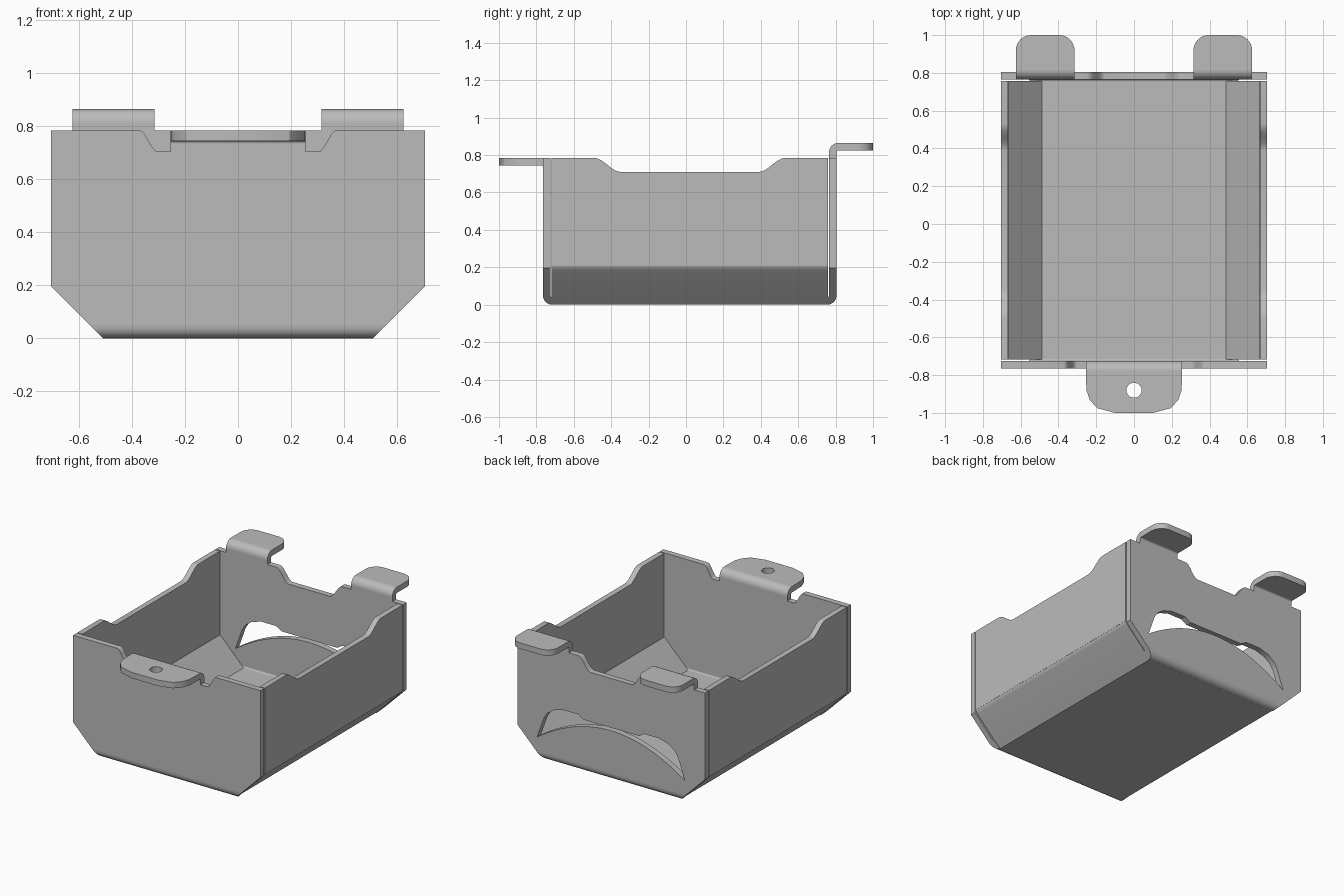
import bpy, bmesh, math
from mathutils import Matrix

cube = bpy.data.objects.get("Cube")
if cube:
    bpy.data.objects.remove(cube, do_unlink=True)

T = 0.04            # sheet thickness
TOP = 0.785         # rim height
GREY = (0.5, 0.5, 0.5, 1)

steel = bpy.data.materials.new("grey_sheet_metal")
steel.use_nodes = True
steel.diffuse_color = GREY
steel.node_tree.nodes["Principled BSDF"].inputs["Base Color"].default_value = GREY


def finish(name, bm):
    bmesh.ops.remove_doubles(bm, verts=bm.verts, dist=0.0001)
    bmesh.ops.recalc_face_normals(bm, faces=bm.faces)
    mesh = bpy.data.meshes.new(name)
    bm.to_mesh(mesh)
    bm.free()
    mesh.materials.clear()
    mesh.materials.append(steel)
    obj = bpy.data.objects.new(name, mesh)
    bpy.context.collection.objects.link(obj)
    bpy.ops.object.select_all(action='DESELECT')
    obj.select_set(True)
    bpy.context.view_layer.objects.active = obj
    bpy.ops.object.shade_smooth_by_angle(angle=math.radians(30))
    return obj


def plate(name, plane, offset, loops, thick=T):
    """Flat sheet cut to the first loop, the other loops being holes."""
    curve = bpy.data.curves.new(name + "_outline", 'CURVE')
    curve.dimensions = '2D'
    curve.fill_mode = 'BOTH'
    curve.extrude = thick / 2
    for loop in loops:
        spline = curve.splines.new('POLY')
        spline.points.add(len(loop) - 1)
        for p, (u, v) in zip(spline.points, loop):
            p.co = (u, v, 0, 1)
        spline.use_cyclic_u = True
    temp = bpy.data.objects.new(name + "_outline", curve)
    bpy.context.collection.objects.link(temp)
    dg = bpy.context.evaluated_depsgraph_get()
    mesh = bpy.data.meshes.new_from_object(temp.evaluated_get(dg))
    bm = bmesh.new()
    bm.from_mesh(mesh)
    bpy.data.objects.remove(temp, do_unlink=True)
    bpy.data.curves.remove(curve)
    bpy.data.meshes.remove(mesh)
    axes = {'XY': "xyz", 'XZ': "xzy", 'YZ': "yzx"}[plane]
    m = Matrix.Identity(4)
    for col, axis in enumerate(axes):
        for row in range(3):
            m[row][col] = 1 if "xyz"[row] == axis else 0
    m["xyz".index(axes[2])][3] = offset
    bm.transform(m)
    return finish(name, bm)


def prism(name, ring_a, ring_b, bevel_rule=None):
    """Solid between two matching end rings."""
    bm = bmesh.new()
    a = [bm.verts.new(p) for p in ring_a]
    b = [bm.verts.new(p) for p in ring_b]
    bm.faces.new(a)
    bm.faces.new(b[::-1])
    for i in range(len(a)):
        j = (i + 1) % len(a)
        bm.faces.new((a[j], a[i], b[i], b[j]))
    if bevel_rule:
        edges = [e for e in bm.edges if bevel_rule(e)]
        bmesh.ops.bevel(bm, geom=edges, offset=0.02, segments=4,
                        profile=0.5, affect='EDGES')
    return finish(name, bm)


def arc(cu, cv, r, a0, a1, n=8):
    angles = [math.radians(a0 + (a1 - a0) * i / n) for i in range(n + 1)]
    return [(cu + r * math.cos(a), cv + r * math.sin(a)) for a in angles]


def bend(name, cy, cz, a0, a1, x0, x1, flare=0):
    """Quarter-round fold along x; flare widens it with height."""
    section = arc(cy, cz, 0.05, a0, a1) + arc(cy, cz, 0.01, a1, a0)
    prism(name, [(x0 - flare * z, y, z) for y, z in section],
          [(x1 + flare * z, y, z) for y, z in section])


def ease(u0, v0, u1, v1, n=8):
    """S-shaped step between two heights."""
    steps = [i / n for i in range(n + 1)]
    return [(u0 + (u1 - u0) * t, v0 + (v1 - v0) * t * t * (3 - 2 * t)) for t in steps]


def mirrored(half):
    return half + [(-u, v) for u, v in reversed(half)]


# Floor with sloping flanks
half = [(0.505, 0), (0.705, 0.2), (0.705, 0.217), (0.665, 0.217), (0.488, T)]
section = half + [(-x, z) for x, z in reversed(half)]


def outer_fold(e):
    a, b = e.verts
    return abs(a.co.y - b.co.y) > 0.5 and abs(abs(a.co.x) - 0.705) < 0.001 and a.co.z < 0.21


prism("floor_and_flanks", [(x, -0.718, z) for x, z in section],
      [(x, 0.758, z) for x, z in section], outer_fold)

# Side walls with dipped rims
rim = [(-0.718, 0.21), (-0.718, TOP)]
rim += ease(-0.49, TOP, -0.35, 0.71) + ease(0.39, 0.71, 0.53, TOP)
rim += [(0.758, TOP), (0.758, 0.21)]
for side, s in (("left", 1), ("right", -1)):
    plate(side + "_wall", 'YZ', s * 0.686, [rim], 0.038)

# Front wall with a relief notch on each side of the tab
lower = [(0.56, 0.05), (0.705, 0.195), (0.705, TOP)]
front = lower + ease(0.37, TOP, 0.305, 0.705) + [(0.255, 0.705), (0.255, 0.735)]
plate("front_wall", 'XZ', -0.745, [mirrored(front)])

# Back wall with a lowered middle and a crescent slot
back = lower + [(0.625, TOP), (0.625, 0.815), (0.315, 0.815), (0.315, TOP)]
back += ease(0.245, TOP, 0.155, 0.695)
slot = [(0.555, 0.15), (0.505, 0.29), (0.48, 0.33), (0.43, 0.365), (0.36, 0.385),
        (0.25, 0.385), (0.21, 0.36)]
lip = [(x / 20 * 0.555, 0.34 - 0.19 * (x / 20) ** 2) for x in range(-19, 20)]
plate("back_wall", 'XZ', 0.785, [mirrored(back), mirrored(slot) + lip])

# Folds between the floor and the end walls
bend("front_floor_fold", -0.715, 0.05, 180, 270, -0.51, 0.51, 1)
bend("back_floor_fold", 0.755, 0.05, 270, 360, -0.51, 0.51, 1)

# Front mounting tab with a screw hole
bend("front_tab_fold", -0.775, 0.735, 0, 90, -0.255, 0.255)
tab = [(0.255, -0.775), (0.252, -0.88), (0.235, -0.93), (0.195, -0.975), (0.1, -1.0)]
plate("front_tab", 'XY', TOP - T / 2,
      [mirrored(tab), arc(0, -0.88, 0.04, 0, 345, 23)])

# Rear hooking tabs
for side, s in (("left", 1), ("right", -1)):
    c = s * 0.47
    bend(side + "_rear_tab_fold", 0.815, 0.815, 90, 180, c - 0.155, c + 0.155)
    outline = [(c - 0.155, 0.815), (c + 0.155, 0.815)]
    outline += arc(c + 0.075, 0.92, 0.08, 0, 90) + arc(c - 0.075, 0.92, 0.08, 90, 180)
    plate(side + "_rear_tab", 'XY', 0.845, [outline])
